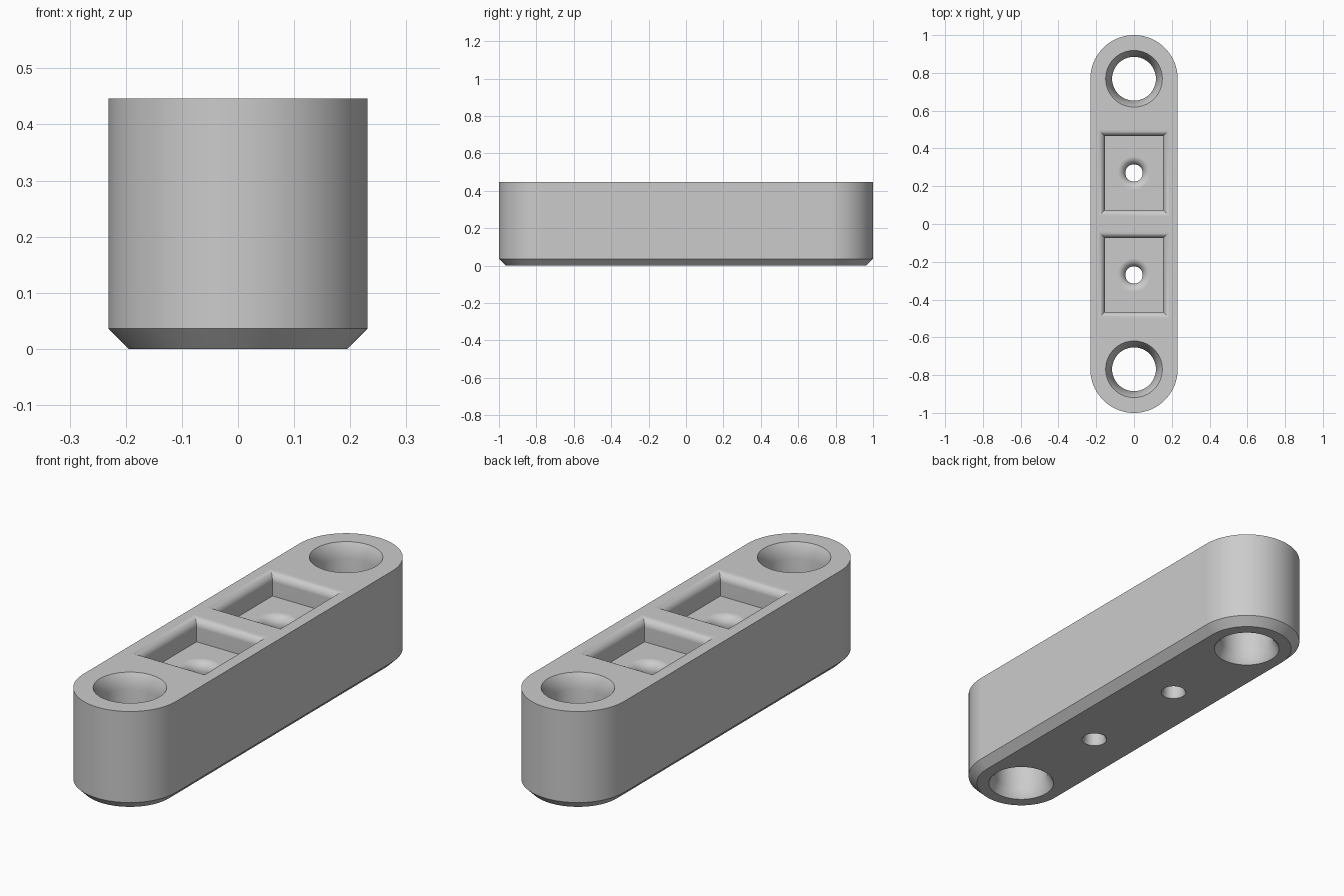
import bpy, bmesh, math

if "Cube" in bpy.data.objects:
    bpy.data.objects.remove(bpy.data.objects["Cube"])

H = 0.446          # total height
R = 0.231          # half width and end radius
END = 0.769        # y of the end centres
CH = 0.036         # bottom chamfer
FLOOR = H - 0.10   # pocket floor height
POCKET_Y = 0.27    # y of the pocket centres


def loft(name, rings):
    """Skin a stack of equal-length rings into a closed solid."""
    bm = bmesh.new()
    loops = [[bm.verts.new(p) for p in ring] for ring in rings]
    n = len(loops[0])
    for a, b in zip(loops, loops[1:]):
        for i in range(n):
            j = (i + 1) % n
            bm.faces.new((a[i], a[j], b[j], b[i]))
    bm.faces.new(loops[0][::-1])
    bm.faces.new(loops[-1])
    bmesh.ops.recalc_face_normals(bm, faces=bm.faces)
    mesh = bpy.data.meshes.new(name)
    bm.to_mesh(mesh)
    bm.free()
    obj = bpy.data.objects.new(name, mesh)
    bpy.context.collection.objects.link(obj)
    return obj


def stadium(r, z, seg=40):
    ring = []
    for start, cy in ((0, END), (math.pi, -END)):
        for i in range(seg + 1):
            a = start + math.pi * i / seg
            ring.append((r * math.cos(a), cy + r * math.sin(a), z))
    return ring


def circle(r, z, y, seg=64):
    return [(r * math.cos(math.tau * i / seg), y + r * math.sin(math.tau * i / seg), z)
            for i in range(seg)]


def rect(hx, hy, z, y):
    return [(-hx, y - hy, z), (hx, y - hy, z), (hx, y + hy, z), (-hx, y + hy, z)]


def fillet(r, top, steps=8):
    """Outward offset and height of a rounded lip ending level at the top."""
    return [(r * (1 - math.cos(t)), top - r + r * math.sin(t))
            for t in (math.pi / 2 * i / steps for i in range(steps + 1))]


def cut(body, cutter):
    mod = body.modifiers.new("cut", 'BOOLEAN')
    mod.operation = 'DIFFERENCE'
    mod.solver = 'EXACT'
    mod.object = cutter
    bpy.context.view_layer.objects.active = body
    bpy.ops.object.modifier_apply(modifier=mod.name)
    bpy.data.objects.remove(cutter)


# Bar with rounded ends and a chamfered underside
bar = loft("mounting_bar", [stadium(R - CH, 0), stadium(R, CH), stadium(R, H)])

for side in (-1, 1):
    # Rectangular pocket with a rounded lip
    y = side * POCKET_Y
    lip = fillet(0.036, H)
    rings = [rect(0.154, 0.195, FLOOR, y)]
    rings += [rect(0.154 + d, 0.195 + d, z, y) for d, z in lip]
    rings.append(rect(0.19, 0.231, H + 0.05, y))
    cut(bar, loft("pocket_cutter", rings))

    # Small screw hole, flared at the pocket floor
    rings = [circle(0.054, -0.05, y), circle(0.054, 0, y), circle(0.046, 0.014, y)]
    rings += [circle(0.046 + d, z, y) for d, z in fillet(0.042, FLOOR)]
    rings.append(circle(0.088, FLOOR + 0.03, y))
    cut(bar, loft("screw_hole_cutter", rings))

    # Large through hole, flared at both ends
    y = side * END
    profile = [(0.142, -0.05), (0.142, 0), (0.116, 0.045),
               (0.116, H - 0.06), (0.15, H), (0.15, H + 0.05)]
    cut(bar, loft("end_hole_cutter", [circle(r, z, y) for r, z in profile]))

# Finish
grey = bpy.data.materials.new("light_grey")
grey.diffuse_color = (0.6, 0.6, 0.6, 1)
grey.use_nodes = True
grey.node_tree.nodes["Principled BSDF"].inputs["Base Color"].default_value = grey.diffuse_color
bar.data.materials.clear()
bar.data.materials.append(grey)
for poly in bar.data.polygons:
    poly.material_index = 0
bpy.ops.object.select_all(action='DESELECT')
bar.select_set(True)
bpy.context.view_layer.objects.active = bar
bpy.ops.object.shade_smooth_by_angle(angle=math.radians(35))
weighted = bar.modifiers.new("weighted_normals", 'WEIGHTED_NORMAL')
weighted.keep_sharp = True
